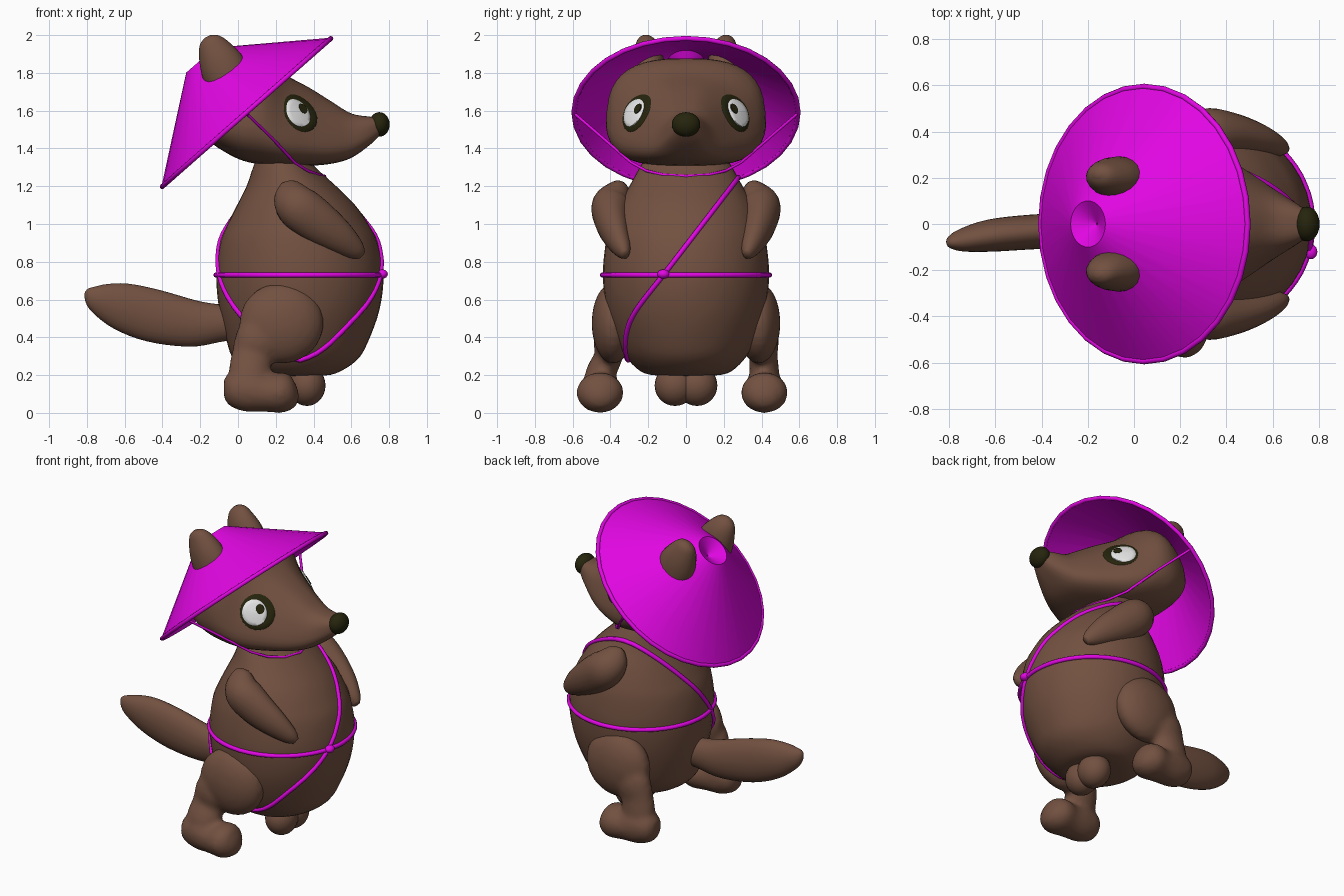
import bpy, bmesh, math
from mathutils import Vector, Matrix
from mathutils.bvhtree import BVHTree

if "Cube" in bpy.data.objects:
    bpy.data.objects.remove(bpy.data.objects["Cube"])


def material(name, rgb):
    m = bpy.data.materials.new(name)
    m.diffuse_color = (*rgb, 1)
    m.use_nodes = True
    m.node_tree.nodes["Principled BSDF"].inputs["Base Color"].default_value = m.diffuse_color
    return m


FUR = material("brown fur", (0.17, 0.082, 0.052))
PINK = material("magenta", (0.76, 0.002, 0.77))
DARK = material("dark olive", (0.019, 0.018, 0.004))
WHITE = material("eye white", (0.82, 0.82, 0.82))


def finish(bm, name, mat, voxel=0, angle=60):
    bmesh.ops.recalc_face_normals(bm, faces=bm.faces)
    me = bpy.data.meshes.new(name)
    bm.to_mesh(me)
    bm.free()
    ob = bpy.data.objects.new(name, me)
    bpy.context.collection.objects.link(ob)
    me.materials.append(mat)
    if voxel:
        r = ob.modifiers.new("merge", 'REMESH')
        r.mode, r.voxel_size, r.use_smooth_shade = 'VOXEL', voxel, True
        s = ob.modifiers.new("soften", 'SMOOTH')
        s.factor, s.iterations = 0.5, 6
    bpy.ops.object.select_all(action='DESELECT')
    ob.select_set(True)
    bpy.context.view_layer.objects.active = ob
    bpy.ops.object.shade_smooth_by_angle(angle=math.radians(angle))
    return ob


def catmull(a, b, c, d, t):
    return [0.5 * (2*q + (r-p)*t + (2*p-5*q+4*r-s)*t*t + (3*q-p-3*r+s)*t**3)
            for p, q, r, s in zip(a, b, c, d)]


def loft(bm, secs, axis=None, power=2.0, n=32, steps=4):
    """Smooth closed loft; section = x, y, z, side radius, other radius, taper."""
    secs = [list(s) + [0] * (6 - len(s)) for s in secs]
    k = len(secs)
    rows = [catmull(secs[max(i-1, 0)], secs[i], secs[i+1], secs[min(i+2, k-1)], j/steps)
            for i in range(k-1) for j in range(steps)] + [secs[-1]]
    cs = [Vector(r[:3]) for r in rows]
    rings = []
    for i, r in enumerate(rows):
        t = axis or (cs[min(i+1, len(cs)-1)] - cs[max(i-1, 0)]).normalized()
        side = Vector((0, 1, 0))
        side = (side - t * side.dot(t)).normalized()
        up = t.cross(side)
        ring = []
        for j in range(n):
            a = 2 * math.pi * j / n
            c, s = math.cos(a), math.sin(a)
            c = math.copysign(abs(c) ** (2/power), c)
            s = math.copysign(abs(s) ** (2/power), s)
            ring.append(bm.verts.new(cs[i] + side * c * max(r[3], .003) * (1 - r[5]*s)
                                     + up * s * max(r[4], .003)))
        rings.append(ring)
    for p, q in zip(rings, rings[1:]):
        for j in range(n):
            bm.faces.new((p[j], p[(j+1) % n], q[(j+1) % n], q[j]))
    bm.faces.new(rings[0])
    bm.faces.new(rings[-1])


def ball(bm, centre, radii):
    bmesh.ops.create_uvsphere(bm, u_segments=24, v_segments=16, radius=1,
                              matrix=Matrix.Translation(centre) @ Matrix.Diagonal((*radii, 1)))


def cord(name, pts, radius, cyclic):
    cu = bpy.data.curves.new(name, 'CURVE')
    cu.dimensions, cu.bevel_depth, cu.bevel_resolution = '3D', radius, 2
    sp = cu.splines.new('POLY')
    sp.points.add(len(pts) - 1)
    for p, co in zip(sp.points, pts):
        p.co = (*co, 1)
    sp.use_cyclic_u = cyclic
    cu.materials.append(PINK)
    bpy.context.collection.objects.link(bpy.data.objects.new(name, cu))


# Pear-shaped body: back x, front x, height, half width
bm = bmesh.new()
body = [(.2, .42, .195, .1), (.08, .52, .21, .22), (-.02, .63, .28, .305), (-.06, .69, .38, .365),
        (-.10, .75, .55, .42), (-.115, .77, .73, .44), (-.095, .74, .9, .425), (-.055, .69, 1.0, .40),
        (-.005, .62, 1.1, .36), (.045, .52, 1.2, .30), (.08, .41, 1.3, .245), (.11, .35, 1.37, .2)]
loft(bm, [((a+b)/2, 0, z, ry, (b-a)/2) for a, b, z, ry in body], Vector((0, 0, 1)), n=40)
body_tree = BVHTree.FromBMesh(bm)
finish(bm, "body", FUR)

# Head with tapering snout: x, top, bottom, half width, taper
bm = bmesh.new()
head = [(-.17, 1.60, 1.47, .2, 0), (-.13, 1.70, 1.42, .33, .05), (0, 1.84, 1.345, .405, .07),
        (.12, 1.875, 1.315, .415, .09), (.25, 1.79, 1.305, .345, .28), (.38, 1.72, 1.308, .265, .38),
        (.5, 1.645, 1.32, .2, .36), (.6, 1.585, 1.35, .145, .25), (.7, 1.568, 1.42, .09, .1),
        (.76, 1.56, 1.48, .05, 0)]
loft(bm, [(x, 0, (t+b)/2, w, (t-b)/2, k) for x, t, b, w, k in head], Vector((1, 0, 0)), 2.8, 40)
head_tree = BVHTree.FromBMesh(bm)
finish(bm, "head", FUR)

# Nose
bm = bmesh.new()
ball(bm, (.748, 0, 1.527), (.055, .075, .065))
finish(bm, "nose", DARK)

# Tail
bm = bmesh.new()
loft(bm, [(.05, -.01, .48, .07, .08), (-.1, -.02, .475, .075, .1), (-.25, -.025, .475, .075, .125),
          (-.45, -.035, .515, .075, .14), (-.62, -.05, .565, .07, .125), (-.74, -.07, .605, .05, .08),
          (-.795, -.08, .632, .025, .035), (-.81, -.082, .638, .005, .005)])
finish(bm, "tail", FUR)

# Paired balls under the belly
bm = bmesh.new()
for s in (-1, 1):
    ball(bm, (.365, s*.058, .145), (.098, .108, .108))
finish(bm, "belly_pouch", FUR)


def eye_plate(name, s, du, dz, ru, rz, lift, dome, mat):
    """Disc laid onto the face, with its border tucked into the surface below."""
    out = Vector((.7, s*.7, .12)).normalized()
    along = Vector((.707, -s*.707, 0))
    bm = bmesh.new()
    rings = []
    for f in (.02, .35, .7, .95, 1.0):
        ring = []
        for j in range(24):
            a = 2 * math.pi * j / 24
            p = Vector((.31, s*.245, 1.585)) + along * (du + ru*f*math.cos(a))
            p.z += dz + rz*f*math.sin(a)
            hit = head_tree.ray_cast(p + out, -out)[0] or p
            ring.append(bm.verts.new(hit + out * (lift + dome*(1-f*f) if f < 1 else lift - .006)))
        rings.append(ring)
    bm.faces.new(rings[0])
    for p, q in zip(rings, rings[1:]):
        for j in range(24):
            bm.faces.new((p[j], q[j], q[(j+1) % 24], p[(j+1) % 24]))
    finish(bm, name, mat)


for s, tag in ((-1, "right"), (1, "left")):
    # Eyes
    eye_plate("eye_patch_" + tag, s, 0, 0, .108, .107, .004, 0, DARK)
    eye_plate("eye_white_" + tag, s, -.018, 0, .077, .079, .008, .008, WHITE)
    eye_plate("pupil_" + tag, s, .016, .022, .026, .028, .017, 0, DARK)
    # Ears, poking through the hat
    bm = bmesh.new()
    loft(bm, [(-.02, s*.19, 1.70, .1, .12), (-.075, s*.2, 1.82, .092, .122), (-.12, s*.205, 1.91, .075, .095),
              (-.15, s*.215, 1.972, .045, .058), (-.16, s*.217, 1.993, .012, .015)], n=20)
    finish(bm, "ear_" + tag, FUR)
    # Arms
    bm = bmesh.new()
    loft(bm, [(.24, s*.33, 1.21, .02, .02), (.26, s*.35, 1.18, .06, .075), (.31, s*.392, 1.10, .105, .115),
              (.41, s*.392, 1.02, .092, .115), (.53, s*.367, .935, .07, .09), (.62, s*.335, .865, .045, .055),
              (.655, s*.322, .835, .02, .025)], n=24)
    finish(bm, "arm_" + tag, FUR)
    # Legs: thigh, shin and foot merged
    bm = bmesh.new()
    y = s * (.435 - s*.02)
    ball(bm, (.23, s*.385, .475), (.225, .115, .215))
    loft(bm, [(.17, s*.40, .46, .06, .12), (.11, s*.41, .39, .08, .125), (.075, s*.41, .3, .075, .11),
              (.06, y, .2, .08, .11), (.06, y, .1, .08, .09)])
    loft(bm, [(-.075, y, .125, .04, .05), (-.04, y, .125, .085, .09), (.05, y, .12, .105, .115),
              (.15, y, .105, .11, .1), (.23, y, .108, .125, .108), (.29, y, .11, .09, .085),
              (.318, y, .115, .03, .03)])
    finish(bm, "leg_" + tag, FUR, voxel=.018)

# Conical hat with a dimpled crown, tilted back
tilt = Matrix(((.752, 0, -.661, .045), (0, 1, 0, 0), (.661, 0, .752, 1.59), (0, 0, 0, 1)))
bm = bmesh.new()
profile = [(.6, 0), (.1, .369), (.045, .335), (.004, .31), (.004, .295), (.045, .318), (.1, .35), (.582, -.004)]
rings = [[bm.verts.new(tilt @ Vector((r*math.cos(j*math.pi/16), r*math.sin(j*math.pi/16), h)))
          for j in range(32)] for r, h in profile]
for p, q in zip(rings, rings[1:] + rings[:1]):
    for j in range(32):
        bm.faces.new((p[j], p[(j+1) % 32], q[(j+1) % 32], q[j]))
finish(bm, "hat", PINK, angle=40)
cord("hat_rim", [tilt @ Vector((.594*math.cos(j*math.pi/16), .594*math.sin(j*math.pi/16), 0))
                 for j in range(32)], .013, True)

# Chin string from the rim to the throat
half = [(.05, .585, 1.58), (.18, .44, 1.455), (.30, .29, 1.325), (.37, .21, 1.282), (.43, .12, 1.26)]
cord("chin_string", [(x, -y, z) for x, y, z in half] + [(.46, 0, 1.253)] + half[::-1], .008, False)


# Belt and diagonal sash wrapped onto the body
def wrap(name, centre, upper, lower, bow):
    pts = []
    for j in range(64):
        a = j * math.pi / 32
        v = upper if math.sin(a) > 0 else lower
        d = (Vector((math.cos(a), 0, 0)) + Vector(v) * math.sin(a)).normalized()
        o = Vector(centre)
        if math.sin(a) < 0:
            o.y -= bow * abs(math.sin(2*a))
        hit = body_tree.ray_cast(o + d*2, -d)[0]
        if hit:
            pts.append(hit + d * .002)
    cord(name, pts, .014, True)


wrap("belt", (.33, 0, .73), (0, 1, 0), (0, 1, 0), 0)
wrap("sash", (.33, -.12, .73), (0, .61, .792), (0, .38, .925), .075)

# Knot where the straps cross
bm = bmesh.new()
ball(bm, (.765, -.12, .735), (.028, .032, .024))
finish(bm, "strap_knot", PINK)
